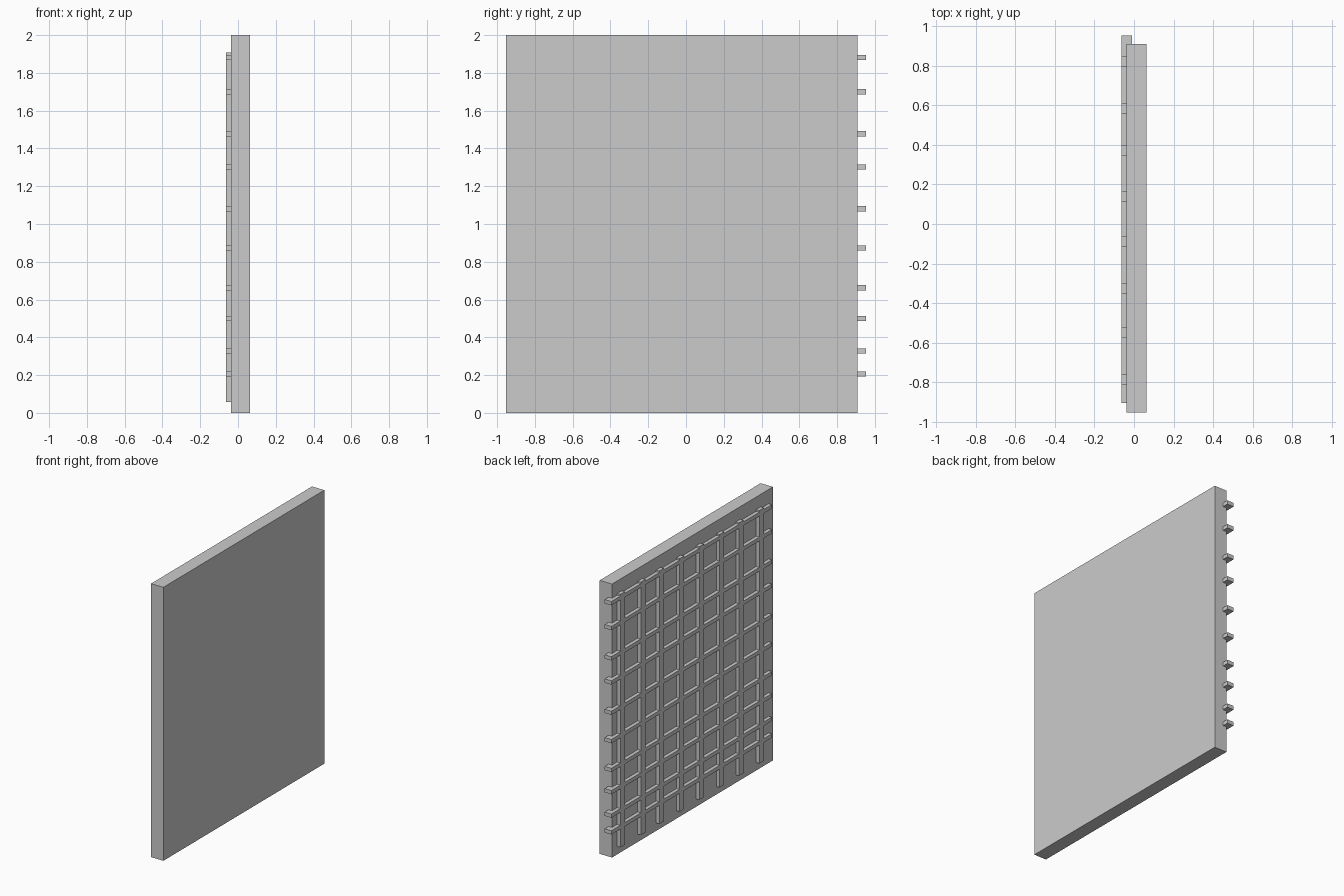
import bpy

if "Cube" in bpy.data.objects:
    bpy.data.objects.remove(bpy.data.objects["Cube"])


def box(name, x, y, z):
    """Axis-aligned box from (min, max) ranges."""
    bpy.ops.mesh.primitive_cube_add(
        size=1, location=[(r[0] + r[1]) / 2 for r in (x, y, z)])
    ob = bpy.context.object
    ob.name = name
    ob.scale = [r[1] - r[0] for r in (x, y, z)]
    bpy.ops.object.transform_apply(location=False, rotation=False, scale=True)
    return ob


# Solid wall slab
box("wall_panel", (-0.037, 0.063), (-0.952, 0.908), (0, 2))

# Reinforcing mesh, half sunk into the back of the slab
MESH_X = (-0.063, -0.009)

# Horizontal bars, poking out past one edge of the slab
for z in (0.206, 0.328, 0.50, 0.662, 0.873, 1.08, 1.302, 1.478, 1.70, 1.882):
    box("horizontal_bar", MESH_X, (-0.903, 0.952), (z - 0.014, z + 0.014))

# Vertical bars
for y in (-0.784, -0.548, -0.325, -0.09, 0.138, 0.373, 0.585, 0.822):
    box("vertical_bar", MESH_X, (y - 0.026, y + 0.026), (0.058, 1.908))
